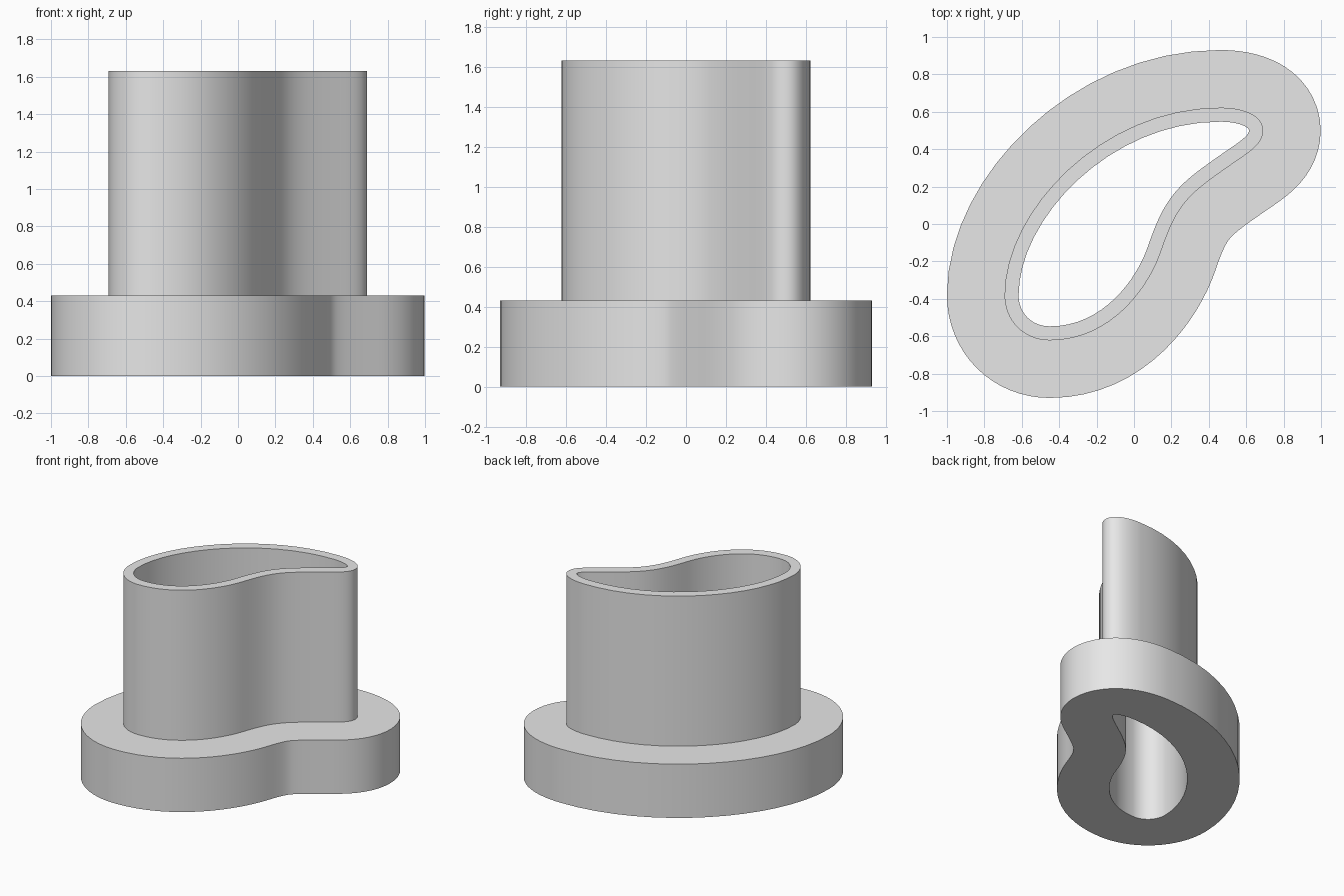
import bpy
import bmesh
from mathutils import Vector
from mathutils.geometry import interpolate_bezier

cube = bpy.data.objects.get("Cube")
if cube:
    bpy.data.objects.remove(cube, do_unlink=True)

# Bean outline of the tube wall, counterclockwise:
# (point, travel direction, handle before, handle after)
KNOTS = [
    ((-0.45, -0.622), (1, 0), 0.137, 0.33),
    ((0.145, -0.145), (0.32, 0.95), 0.20, 0.27),
    ((0.513, 0.313), (0.82, 0.57), 0.27, 0.12),
    ((0.69, 0.50), (0, 1), 0.075, 0.075),
    ((0.46, 0.622), (-1, 0), 0.14, 0.63),
    ((-0.692, -0.38), (0, -1), 0.45, 0.14),
]
STEPS = 16
WALL, FLANGE = 0.075, 0.308
FLANGE_TOP, TUBE_TOP = 0.43, 1.63


def bean_outline():
    points = []
    for i, (p, d, _, after) in enumerate(KNOTS):
        q, e, before, _ = KNOTS[(i + 1) % len(KNOTS)]
        p, q = Vector(p), Vector(q)
        d, e = Vector(d).normalized(), Vector(e).normalized()
        points += interpolate_bezier(p, p + d * after, q - e * before, q, STEPS + 1)[:-1]
    return [Vector((v.x, v.y)) for v in points]


def offset_outline(points, distance):
    result = []
    for i, p in enumerate(points):
        into = (p - points[i - 1]).normalized()
        out = (points[(i + 1) % len(points)] - p).normalized()
        t = (into + out).normalized()
        result.append(p + Vector((t.y, -t.x)) * distance)
    return result


# Material
grey = bpy.data.materials.new("plain_grey")
grey.use_nodes = True
grey.diffuse_color = (0.8, 0.8, 0.8, 1)
grey.node_tree.nodes["Principled BSDF"].inputs["Base Color"].default_value = (0.8, 0.8, 0.8, 1)

# Wall section (offset, height) swept around the outline, open right through
section = [(-WALL, 0), (FLANGE, 0), (FLANGE, FLANGE_TOP),
           (0, FLANGE_TOP), (0, TUBE_TOP), (-WALL, TUBE_TOP)]
outline = bean_outline()
bm = bmesh.new()
rings = [[bm.verts.new((p.x, p.y, z)) for p in offset_outline(outline, off)]
         for off, z in section]
for k, ring in enumerate(rings):
    upper = rings[(k + 1) % len(rings)]
    for i in range(len(ring)):
        j = (i + 1) % len(ring)
        bm.faces.new((ring[i], ring[j], upper[j], upper[i]))
bmesh.ops.recalc_face_normals(bm, faces=bm.faces)
mesh = bpy.data.meshes.new("flanged_tube")
bm.to_mesh(mesh)
bm.free()
mesh.materials.append(grey)

tube = bpy.data.objects.new("flanged_tube", mesh)
bpy.context.collection.objects.link(tube)
bpy.ops.object.select_all(action="DESELECT")
tube.select_set(True)
bpy.context.view_layer.objects.active = tube
bpy.ops.object.shade_smooth_by_angle(angle=0.6)
